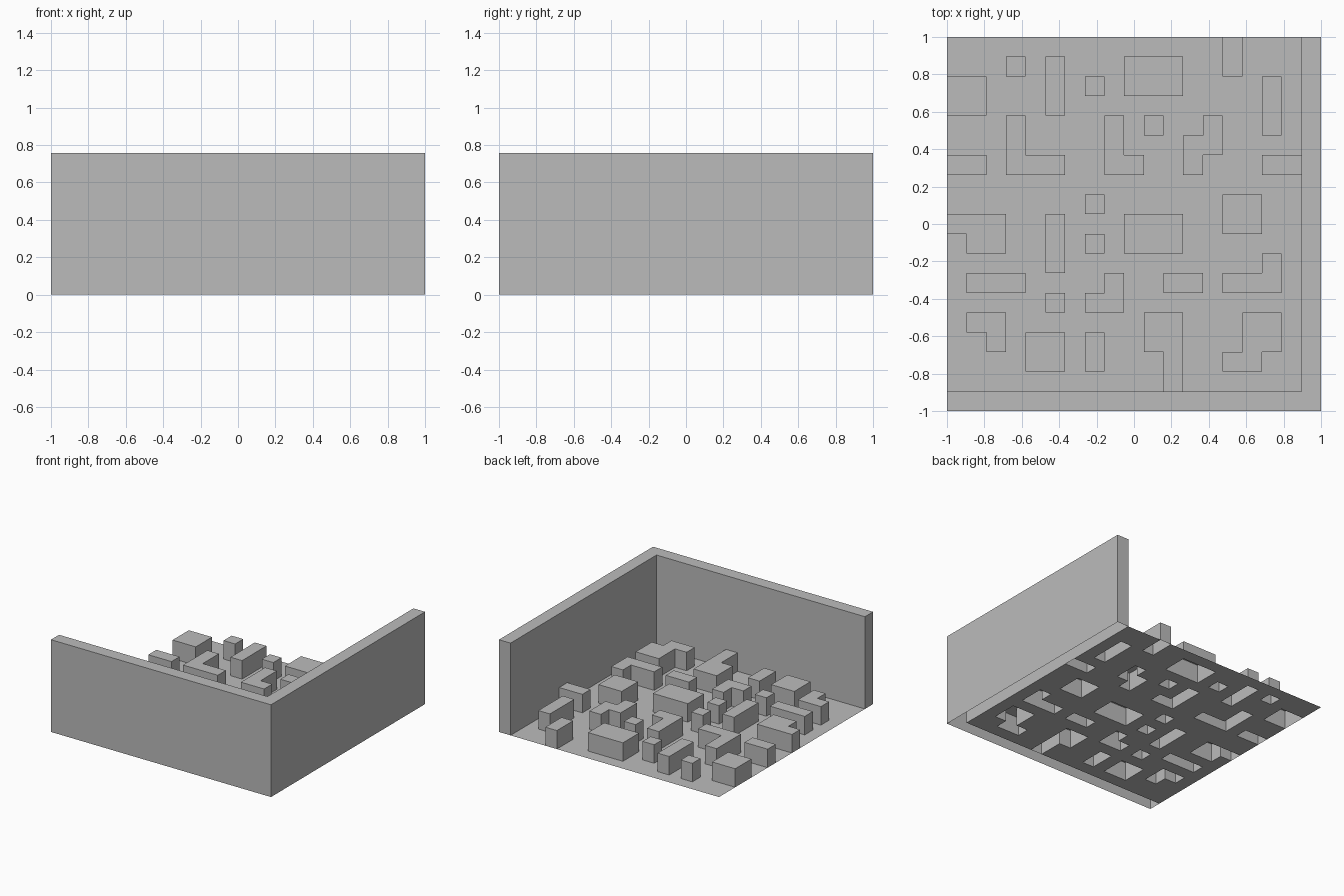
import bpy, bmesh

if "Cube" in bpy.data.objects:
    bpy.data.objects.remove(bpy.data.objects["Cube"])

N = 19                    # cells per side
S = 2 / N                 # cell size
WALL_H, BLOCK_H = 0.758, 0.152

# Raised blocks: size in cells -> lower left cells; touching ones join up
BLOCKS = {
    (1, 1): [(3, 17), (7, 16), (9, 12), (10, 14), (7, 10), (7, 8), (5, 5),
             (8, 6), (16, 7), (2, 3)],
    (2, 1): [(0, 12), (4, 12), (16, 12), (1, 8), (7, 5), (11, 6), (1, 4), (14, 2)],
    (3, 1): [(0, 9), (1, 6), (14, 6)],
    (1, 2): [(14, 17), (12, 12), (13, 13), (7, 2), (11, 1)],
    (1, 3): [(5, 15), (16, 14), (3, 12), (8, 12), (5, 7)],
    (2, 2): [(0, 15), (14, 9), (4, 2), (10, 3), (15, 3)],
    (3, 2): [(9, 16), (9, 8)],
}
RAISED = {(x + a, y + b) for (w, d), spots in BLOCKS.items()
          for x, y in spots for a in range(w) for b in range(d)}

grey = bpy.data.materials.new("light_grey")
grey.diffuse_color = (0.5, 0.5, 0.5, 1)
grey.use_nodes = True
grey.node_tree.nodes["Principled BSDF"].inputs["Base Color"].default_value = grey.diffuse_color


def kind(i, j):
    """What stands on cell (i, j)."""
    if not (0 <= i < N and 0 <= j < N):
        return "outside"
    if i == N - 1 or j == 0:
        return "wall"
    return "block" if (i, j) in RAISED else "floor"


def build(name, part, height):
    """Open-bottomed shell over all the cells of one kind."""
    bm = bmesh.new()

    def quad(*pts):
        bm.faces.new([bm.verts.new((-1 + a * S, -1 + b * S, z)) for a, b, z in pts])

    for i in range(N):
        for j in range(N):
            if kind(i, j) != part:
                continue
            ring = [(i, j), (i + 1, j), (i + 1, j + 1), (i, j + 1)]
            quad(*[(a, b, height) for a, b in ring])
            if height == 0:
                continue
            # sides only where the neighbour is lower
            for k, (di, dj) in enumerate([(0, -1), (1, 0), (0, 1), (-1, 0)]):
                other = kind(i + di, j + dj)
                if other != part and other != "wall":
                    p, q = ring[k], ring[(k + 1) % 4]
                    quad((*p, 0), (*q, 0), (*q, height), (*p, height))
    bmesh.ops.remove_doubles(bm, verts=bm.verts, dist=1e-4)
    if height:
        bmesh.ops.dissolve_limit(bm, angle_limit=0.01, verts=bm.verts, edges=bm.edges)
    mesh = bpy.data.meshes.new(name)
    bm.to_mesh(mesh)
    bm.free()
    mesh.materials.append(grey)
    bpy.context.collection.objects.link(bpy.data.objects.new(name, mesh))


build("floor", "floor", 0)
build("raised_blocks", "block", BLOCK_H)
build("corner_walls", "wall", WALL_H)
